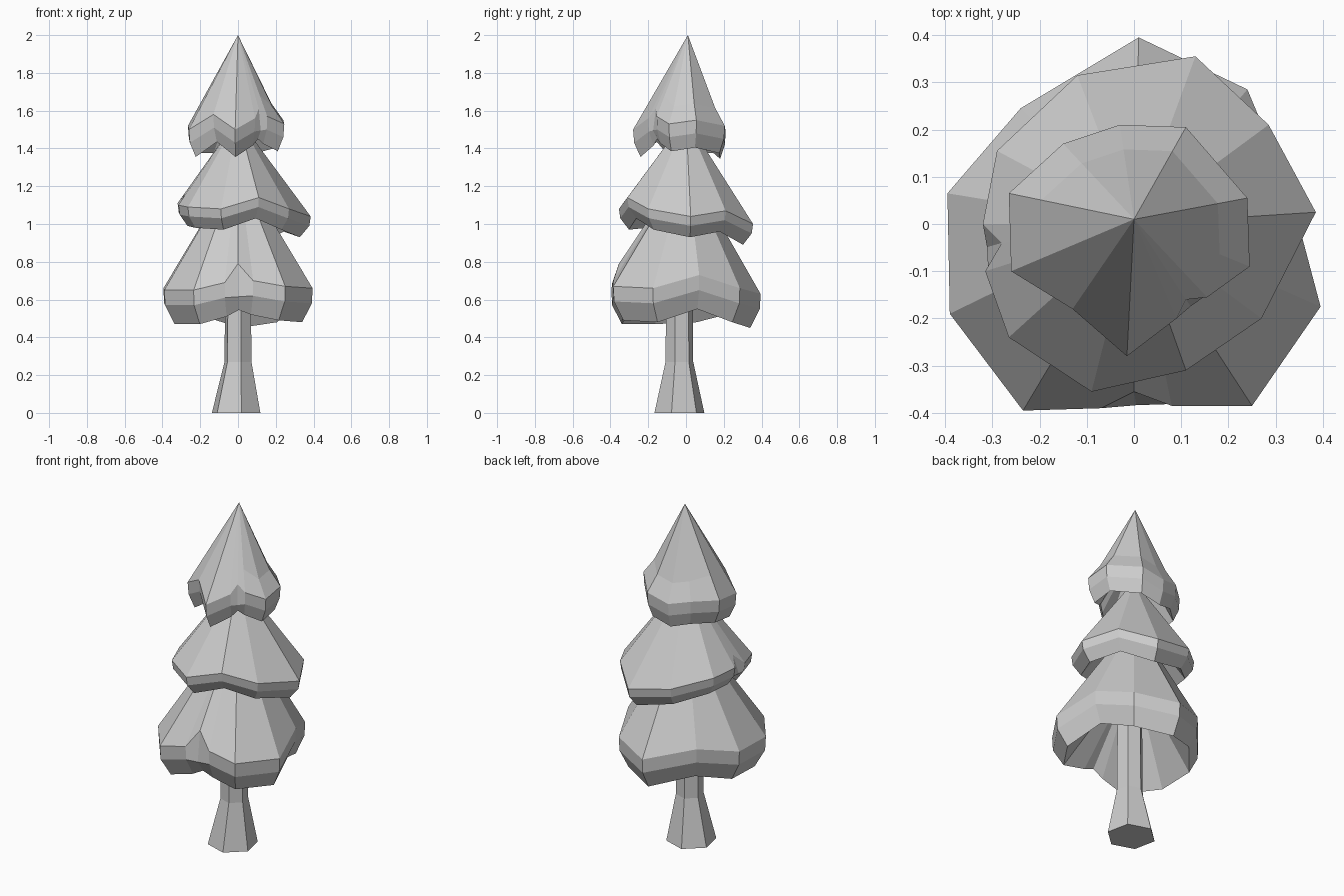
import bpy
import bmesh
from math import cos, sin, radians
from mathutils import Vector

default_cube = bpy.data.objects.get("Cube")
if default_cube:
    bpy.data.objects.remove(default_cube, do_unlink=True)

# One plain grey for the whole tree
grey = bpy.data.materials.new("plain grey")
grey.use_nodes = True
colour = (0.6, 0.6, 0.6, 1)
grey.diffuse_color = colour
grey.node_tree.nodes["Principled BSDF"].inputs["Base Color"].default_value = colour


def finish(bm, name):
    """Turn a bmesh into a flat-shaded object."""
    bmesh.ops.recalc_face_normals(bm, faces=bm.faces)
    mesh = bpy.data.meshes.new(name)
    bm.to_mesh(mesh)
    bm.free()
    mesh.materials.append(grey)
    obj = bpy.data.objects.new(name, mesh)
    bpy.context.collection.objects.link(obj)
    return obj


def bridge(bm, upper, lower):
    """Join two closed rings of equal length with quads."""
    count = len(upper)
    for i in range(count):
        j = (i + 1) % count
        bm.faces.new((upper[i], lower[i], lower[j], upper[j]))


def fan(bm, ring, tip):
    """Join a closed ring to a single point with triangles."""
    point = bm.verts.new(tip)
    for i, vert in enumerate(ring):
        bm.faces.new((point, vert, ring[(i + 1) % len(ring)]))


def lowered_ring(bm, points, taper, drop, notch, lift):
    """Copy of the rim, drawn in and lowered; the split closes between its neighbours."""
    moved = [Vector((p.x * taper, p.y * taper, p.z - drop)) for p in points]
    moved[notch] = (moved[notch - 1] + moved[notch + 1]) / 2 + Vector((0, 0, lift))
    return [bm.verts.new(p) for p in moved]


def foliage_tier(name, rim, apex, hollow, belly, hem, notch, flare=0):
    """Ragged cone: slopes to a rim, a two-step band below, hollow underside.
    The rim is in hundredths; belly and hem are (taper, drop) pairs."""
    bm = bmesh.new()
    points = [Vector(p) / 100 for p in rim]
    rim_ring = [bm.verts.new(p) for p in points]
    belly_ring = lowered_ring(bm, points, *belly, notch, 0)
    hem_ring = lowered_ring(bm, points, *hem, notch, 0.03)
    bridge(bm, rim_ring, belly_ring)
    bridge(bm, belly_ring, hem_ring)
    top_ring = rim_ring
    if flare:
        # The slope is pinched in on the back left half only
        top_ring = []
        for p in points:
            pinch = flare if p.x + p.y > 0 else 0
            top_ring.append(bm.verts.new(Vector(apex).lerp(p, 0.74) - Vector((0, 0, pinch))))
        bridge(bm, top_ring, rim_ring)
    fan(bm, top_ring, apex)
    fan(bm, hem_ring, hollow)
    return finish(bm, name)


# Lower foliage, split at the front
foliage_tier(
    "lower_foliage",
    [(-23.5, -39.5, 65), (-7, -39, 69), (0, -35.5, 79), (8, -38.5, 70),
     (25, -38.5, 67), (39.5, -17.5, 66), (33, 7, 73), (24, 28.5, 66),
     (1, 39.5, 63), (-24, 24.5, 70), (-39.5, 6.5, 66), (-39, -19, 65)],
    apex=(0, 0, 1.32), hollow=(0, 0, 1),
    belly=(0.99, 0.08), hem=(0.86, 0.18), notch=2)

# Middle foliage, split on the right
foliage_tier(
    "middle_foliage",
    [(-9, -35.5, 108), (11, -31, 114), (27, -20, 108), (38.5, 2.5, 104),
     (28.5, 21, 107), (13, 35.5, 100), (-12, 31.5, 105), (-29, 15.5, 110),
     (-32, 0, 111), (-28, -4, 116), (-31.5, -10, 110), (-26.5, -24, 109)],
    apex=(0, 0, 1.56), hollow=(0, 0, 1.35),
    belly=(0.98, 0.05), hem=(0.85, 0.11), notch=9)

# Top foliage, split at the front left
foliage_tier(
    "top_foliage",
    [(-1.5, -28, 150), (9, -20, 156), (11, -16, 161), (15.5, -15.5, 157),
     (24.5, -9, 153), (24, 5.5, 155), (11, 20.5, 152), (-3, 21, 149),
     (-15, 17, 152), (-26.5, 6.5, 152), (-26, -10, 150), (-13, -18, 158)],
    apex=(0, 0.01, 2), hollow=(0, 0, 1.75),
    belly=(0.98, 0.07), hem=(0.86, 0.145), notch=2, flare=0.03)

# Six-sided trunk with a flared foot
bm = bmesh.new()
rings = []
for height, radius, shift in ((0, 0.135, -0.01), (0.27, 0.075, 0), (0.85, 0.07, 0)):
    ring = []
    for k in range(6):
        a = radians(60 * k - 18)
        ring.append(bm.verts.new((shift + radius * cos(a), radius * sin(a) - 0.035, height)))
    rings.append(ring)
for foot, head in zip(rings, rings[1:]):
    bridge(bm, head, foot)
bm.faces.new(rings[0])
bm.faces.new(rings[-1])
finish(bm, "trunk")
